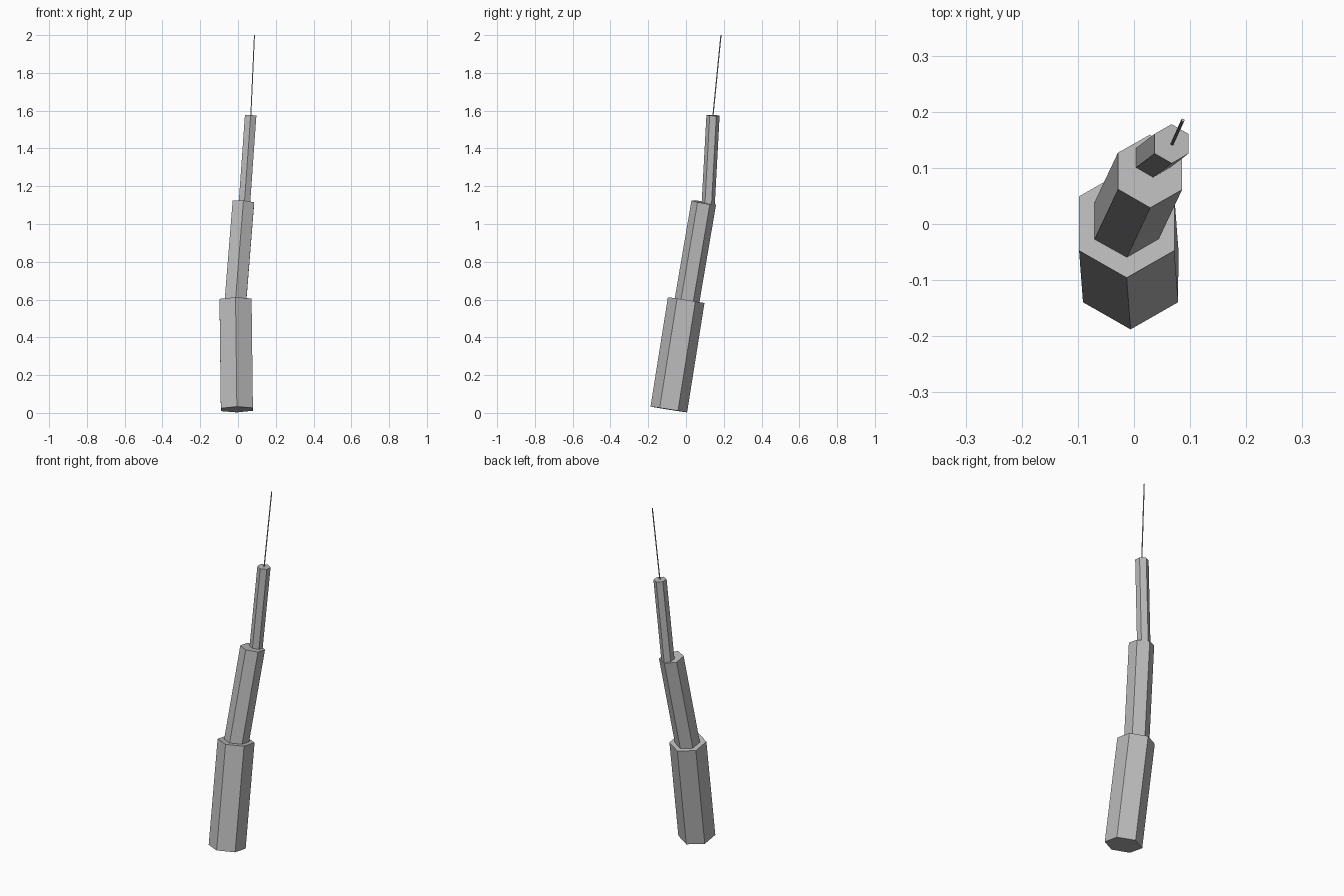
import bpy
import bmesh
import math
from mathutils import Vector, Matrix

cube = bpy.data.objects.get("Cube")
if cube:
    bpy.data.objects.remove(cube, do_unlink=True)

grey = bpy.data.materials.new("plain grey")
grey.use_nodes = True
colour = (0.5, 0.5, 0.5, 1)
grey.diffuse_color = colour
grey.node_tree.nodes["Principled BSDF"].inputs["Base Color"].default_value = colour


def hex_rod(name, start, end, radius, sink=0.0):
    """Six-sided prism between two points, with a corner facing the front."""
    start, end = Vector(start), Vector(end)
    axis = (end - start).normalized()
    start -= axis * sink
    turn = Vector((0, 0, 1)).rotation_difference(axis).to_matrix().to_4x4()
    place = Matrix.Translation((start + end) / 2) @ turn
    bm = bmesh.new()
    # Create_cone puts its first corner on the y axis
    bmesh.ops.create_cone(bm, cap_ends=True, segments=6, radius1=radius,
                          radius2=radius, depth=(end - start).length)
    # Make sure a corner lies on the y axis
    first = bm.verts[:][0].co
    angle = math.pi / 2 - math.atan2(first.y, first.x)
    bm.transform(place @ Matrix.Rotation(angle, 4, 'Z'))
    mesh = bpy.data.meshes.new(name)
    bm.to_mesh(mesh)
    bm.free()
    mesh.materials.append(grey)
    obj = bpy.data.objects.new(name, mesh)
    bpy.context.collection.objects.link(obj)
    return obj


# Three stacked sections, each leaning a little differently
hex_rod("lower_section", (-0.006, -0.091, 0.018), (-0.013, 0.001, 0.597), 0.098)
hex_rod("middle_section", (-0.013, 0.006, 0.597), (0.0285, 0.094, 1.114), 0.066, sink=0.01)
hex_rod("upper_section", (0.034, 0.118, 1.111), (0.067, 0.143, 1.575), 0.035, sink=0.008)

# Thin needle on the tip
hex_rod("needle", (0.068, 0.143, 1.575), (0.087, 0.185, 2.0), 0.003, sink=0.01)
